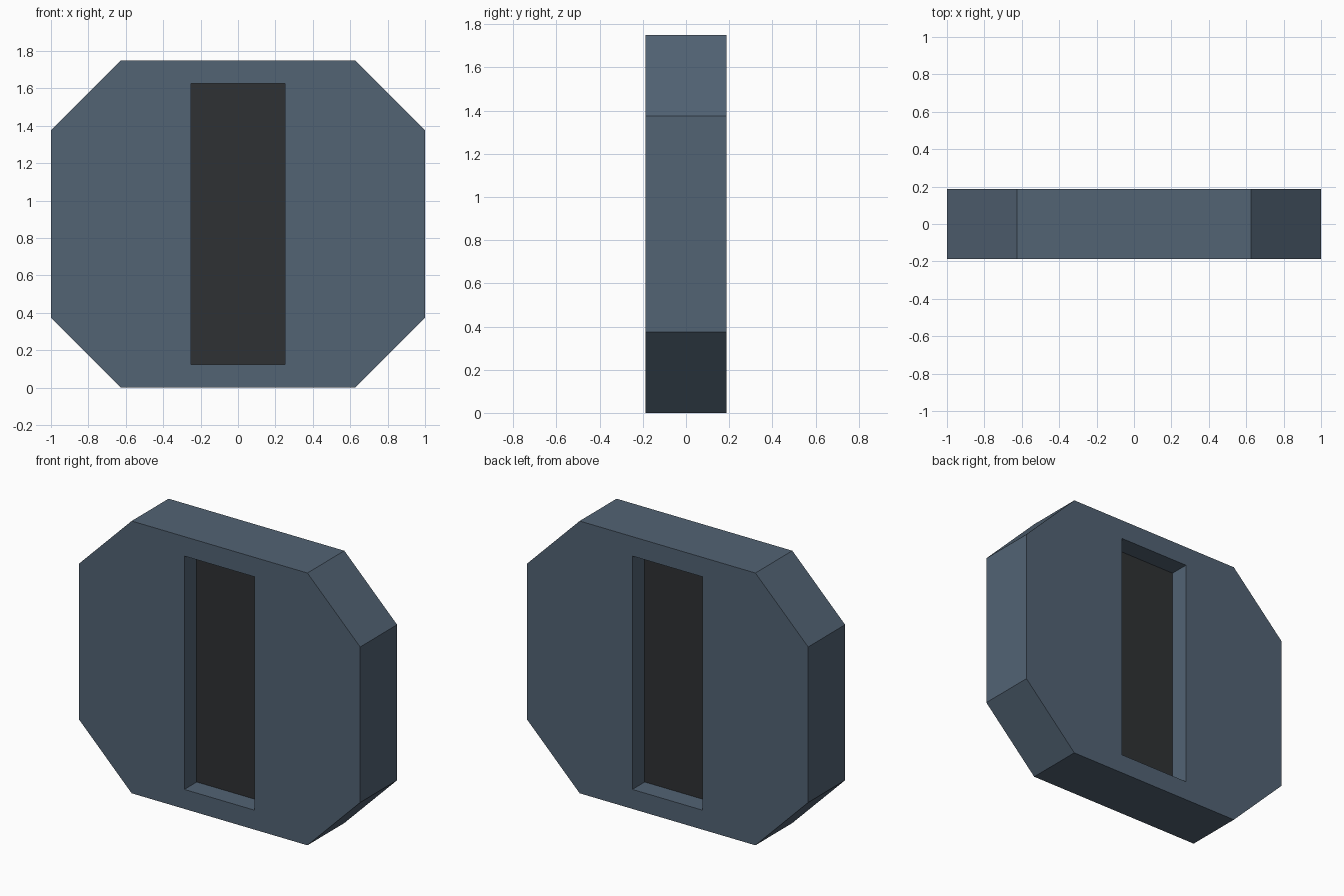
import bpy, bmesh
from math import radians

if "Cube" in bpy.data.objects:
    bpy.data.objects.remove(bpy.data.objects["Cube"])


def material(name, rgb):
    mat = bpy.data.materials.new(name)
    mat.diffuse_color = (*rgb, 1)
    mat.use_nodes = True
    mat.node_tree.nodes["Principled BSDF"].inputs["Base Color"].default_value = mat.diffuse_color
    return mat


def plate(name, outlines, thickness, mat):
    """Extrude closed x/z outlines (inner ones become holes) evenly about y = 0."""
    curve = bpy.data.curves.new(name, 'CURVE')
    curve.dimensions = '2D'
    curve.fill_mode = 'BOTH'
    curve.extrude = thickness / 2
    for points in outlines:
        spline = curve.splines.new('POLY')
        spline.points.add(len(points) - 1)
        for p, (x, z) in zip(spline.points, points):
            p.co = (x, z, 0, 1)
        spline.use_cyclic_u = True
    obj = bpy.data.objects.new(name, curve)
    bpy.context.collection.objects.link(obj)
    obj.rotation_euler.x = radians(90)
    bpy.ops.object.select_all(action='DESELECT')
    obj.select_set(True)
    bpy.context.view_layer.objects.active = obj
    bpy.ops.object.convert(target='MESH')
    obj = bpy.context.object
    bpy.ops.object.transform_apply(location=False, rotation=True, scale=False)

    # Weld caps to walls and keep flat, outward-facing faces
    bm = bmesh.new()
    bm.from_mesh(obj.data)
    bmesh.ops.remove_doubles(bm, verts=bm.verts, dist=1e-4)
    bmesh.ops.dissolve_limit(bm, angle_limit=radians(1), verts=bm.verts, edges=bm.edges)
    bmesh.ops.recalc_face_normals(bm, faces=bm.faces)
    for f in bm.faces:
        f.smooth = False
    bm.to_mesh(obj.data)
    bm.free()
    obj.data.materials.clear()
    obj.data.materials.append(mat)
    return obj


def chamfered(w, z0, z1, c):
    return [(-w + c, z0), (w - c, z0), (w, z0 + c), (w, z1 - c),
            (w - c, z1), (-w + c, z1), (-w, z1 - c), (-w, z0 + c)]


slate = material("slate_blue", (0.085, 0.125, 0.175))
dark = material("dark_grey", (0.028, 0.031, 0.033))
slot = [(-0.25, 0.125), (0.25, 0.125), (0.25, 1.625), (-0.25, 1.625)]

# Octagonal body with a tall slot through it
plate("octagonal_body", [chamfered(1, 0, 1.75, 0.375), slot], 0.375, slate)

# Dark panel filling the slot, recessed on both faces
plate("slot_panel", [slot], 0.125, dark)
